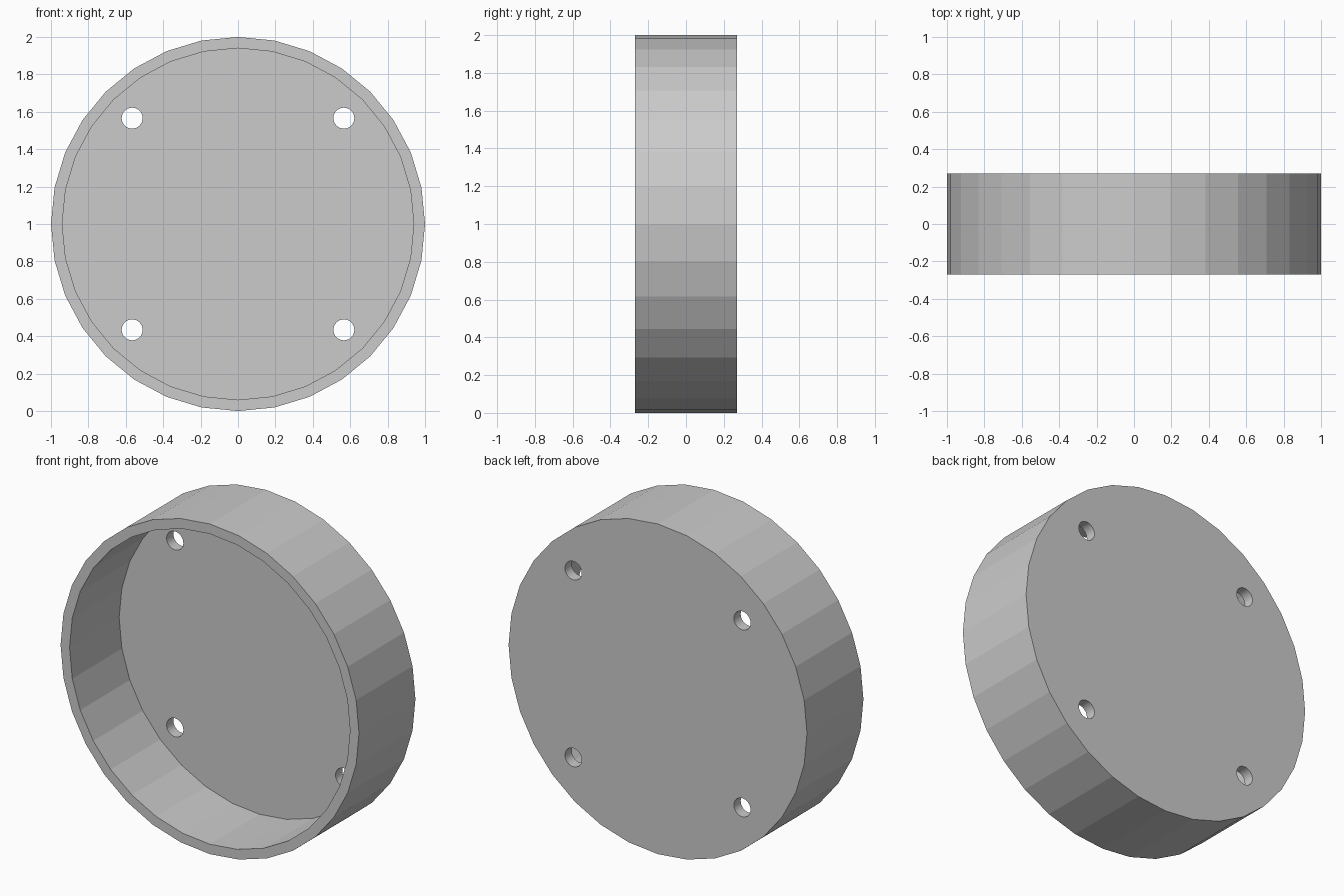
import bpy
import math

cube = bpy.data.objects.get("Cube")
if cube:
    bpy.data.objects.remove(cube, do_unlink=True)

RADIUS, HALF_DEPTH = 1.0, 0.27
WALL, FLOOR = 0.06, 0.065
HOLE_RADIUS, HOLE_OFFSET = 0.056, 0.566

grey = bpy.data.materials.new("plain grey")
grey.use_nodes = True
colour = (0.6, 0.6, 0.6, 1)
grey.diffuse_color = colour
grey.node_tree.nodes["Principled BSDF"].inputs["Base Color"].default_value = colour


def disc(name, radius, y0, y1, x=0, z=RADIUS, sides=32):
    """Cylinder lying along y, from y0 to y1."""
    bpy.ops.mesh.primitive_cylinder_add(
        vertices=sides, radius=radius, depth=y1 - y0,
        location=(x, (y0 + y1) / 2, z), rotation=(math.pi / 2, 0, 0))
    obj = bpy.context.object
    obj.name = name
    obj.data.materials.append(grey)
    return obj


# Round cap body
cap = disc("round_cap", RADIUS, -HALF_DEPTH, HALF_DEPTH)

# Front pocket and four bolt holes
cutters = [disc("pocket_cutter", RADIUS - WALL, -HALF_DEPTH - 0.1, HALF_DEPTH - FLOOR)]
for sx in (-1, 1):
    for sz in (-1, 1):
        cutters.append(disc("bolt_hole_cutter", HOLE_RADIUS, 0, HALF_DEPTH + 0.1,
                            sx * HOLE_OFFSET, RADIUS + sz * HOLE_OFFSET))

for cutter in cutters:
    cutter.hide_render = True
    cut = cap.modifiers.new(cutter.name, 'BOOLEAN')
    cut.operation = 'DIFFERENCE'
    cut.solver = 'EXACT'
    cut.object = cutter

# Apply the cuts and drop the cutters
bpy.ops.object.select_all(action='DESELECT')
cap.select_set(True)
bpy.context.view_layer.objects.active = cap
for name in [m.name for m in cap.modifiers]:
    bpy.ops.object.modifier_apply(modifier=name)
for cutter in cutters:
    bpy.data.objects.remove(cutter, do_unlink=True)
